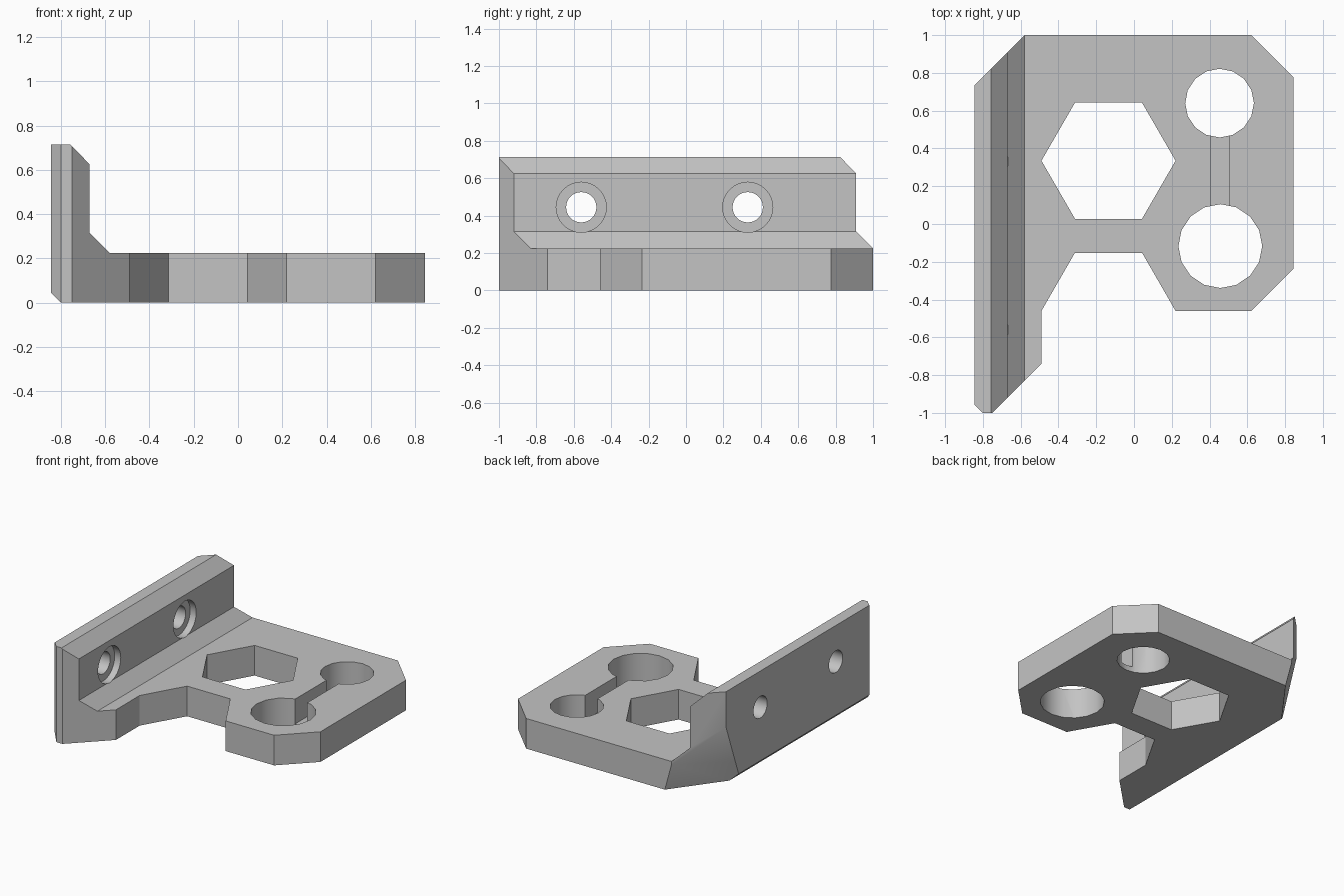
import bpy, bmesh, math
from mathutils import Vector

cube = bpy.data.objects.get("Cube")
if cube:
    bpy.data.objects.remove(cube, do_unlink=True)

grey = bpy.data.materials.new("plain grey")
grey.use_nodes = True
colour = (0.55, 0.55, 0.55, 1)
grey.diffuse_color = colour
grey.node_tree.nodes["Principled BSDF"].inputs["Base Color"].default_value = colour


def prism(name, points, offset):
    """Extrude a closed polygon along an offset."""
    bm = bmesh.new()
    face = bm.faces.new([bm.verts.new(p) for p in points])
    new = bmesh.ops.extrude_face_region(bm, geom=[face])["geom"]
    verts = [g for g in new if isinstance(g, bmesh.types.BMVert)]
    bmesh.ops.translate(bm, verts=verts, vec=offset)
    bmesh.ops.recalc_face_normals(bm, faces=bm.faces)
    mesh = bpy.data.meshes.new(name)
    bm.to_mesh(mesh)
    bm.free()
    mesh.materials.append(grey)
    obj = bpy.data.objects.new(name, mesh)
    bpy.context.collection.objects.link(obj)
    return obj


def ring(cx, cy, r, sides):
    steps = [math.tau * i / sides for i in range(sides)]
    return [(cx + r * math.cos(a), cy + r * math.sin(a)) for a in steps]


def upright(name, outline, bottom=-0.1):
    return prism(name, [(x, y, bottom) for x, y in outline], (0, 0, 1 - bottom))


def sideways(name, y, z, r, start, end):
    points = [(start, a, b) for a, b in ring(y, z, r, 32)]
    return prism(name, points, (end - start, 0, 0))


def combine(obj, other, operation):
    mod = obj.modifiers.new(operation, "BOOLEAN")
    mod.operation = operation
    mod.solver = "EXACT"
    mod.object = other
    bpy.ops.object.select_all(action="DESELECT")
    bpy.context.view_layer.objects.active = obj
    obj.select_set(True)
    bpy.ops.object.modifier_apply(modifier=mod.name)
    bpy.data.objects.remove(other, do_unlink=True)


# L-shaped section with fillet and chamfers, run from front to back
section = [(-0.845, 0.045), (-0.80, 0), (0.95, 0), (0.95, 0.225), (-0.58, 0.225),
           (-0.67, 0.315), (-0.67, 0.625), (-0.757, 0.715), (-0.845, 0.715)]
bracket = prism("bracket", [(x, -1.1, z) for x, z in section], (0, 2.2, 0))

# Plan outline with clipped corners and a half-hexagon notch
outline = [(-0.95, 0.63), (-0.58, 1), (0.62, 1), (0.845, 0.775), (0.845, -0.235),
           (0.62, -0.46), (0.22, -0.46), (0.043, -0.153), (-0.313, -0.153),
           (-0.49, -0.46), (-0.49, -0.74), (-0.75, -1), (-0.80, -1), (-0.95, -0.85)]
combine(bracket, upright("outline", outline), "INTERSECT")

# Hexagonal window, two round holes and the groove joining them
combine(bracket, upright("hexagon", ring(-0.135, 0.335, 0.355, 6)), "DIFFERENCE")
combine(bracket, upright("back_hole", ring(0.453, 0.64, 0.182, 16)), "DIFFERENCE")
combine(bracket, upright("front_hole", ring(0.457, -0.117, 0.222, 16)), "DIFFERENCE")
groove = [(0.405, 0), (0.505, 0), (0.505, 0.55), (0.405, 0.55)]
combine(bracket, upright("groove", groove, 0.04), "DIFFERENCE")

# Counterbored screw holes through the wall
for y in (-0.56, 0.33):
    combine(bracket, sideways("screw_hole", y, 0.445, 0.081, -1, -0.5), "DIFFERENCE")
    combine(bracket, sideways("counterbore", y, 0.445, 0.134, -0.72, -0.5), "DIFFERENCE")

# Slanted undercut at the rear wall corner
a, b, c = Vector((-0.58, 1, 0.2)), Vector((-0.80, 0.63, 0)), Vector((-0.845, 0.735, 0.45))
normal = (c - a).cross(b - a).normalized()
u = (b - a).normalized()
v = normal.cross(u)
corners = [a + u * i + v * j for i, j in ((-2, -2), (2, -2), (2, 2), (-2, 2))]
combine(bracket, prism("undercut", corners, -normal), "DIFFERENCE")

# Smooth only the round bores
bpy.ops.object.select_all(action="DESELECT")
bracket.select_set(True)
bpy.context.view_layer.objects.active = bracket
bpy.ops.object.shade_smooth_by_angle(angle=math.radians(25))
